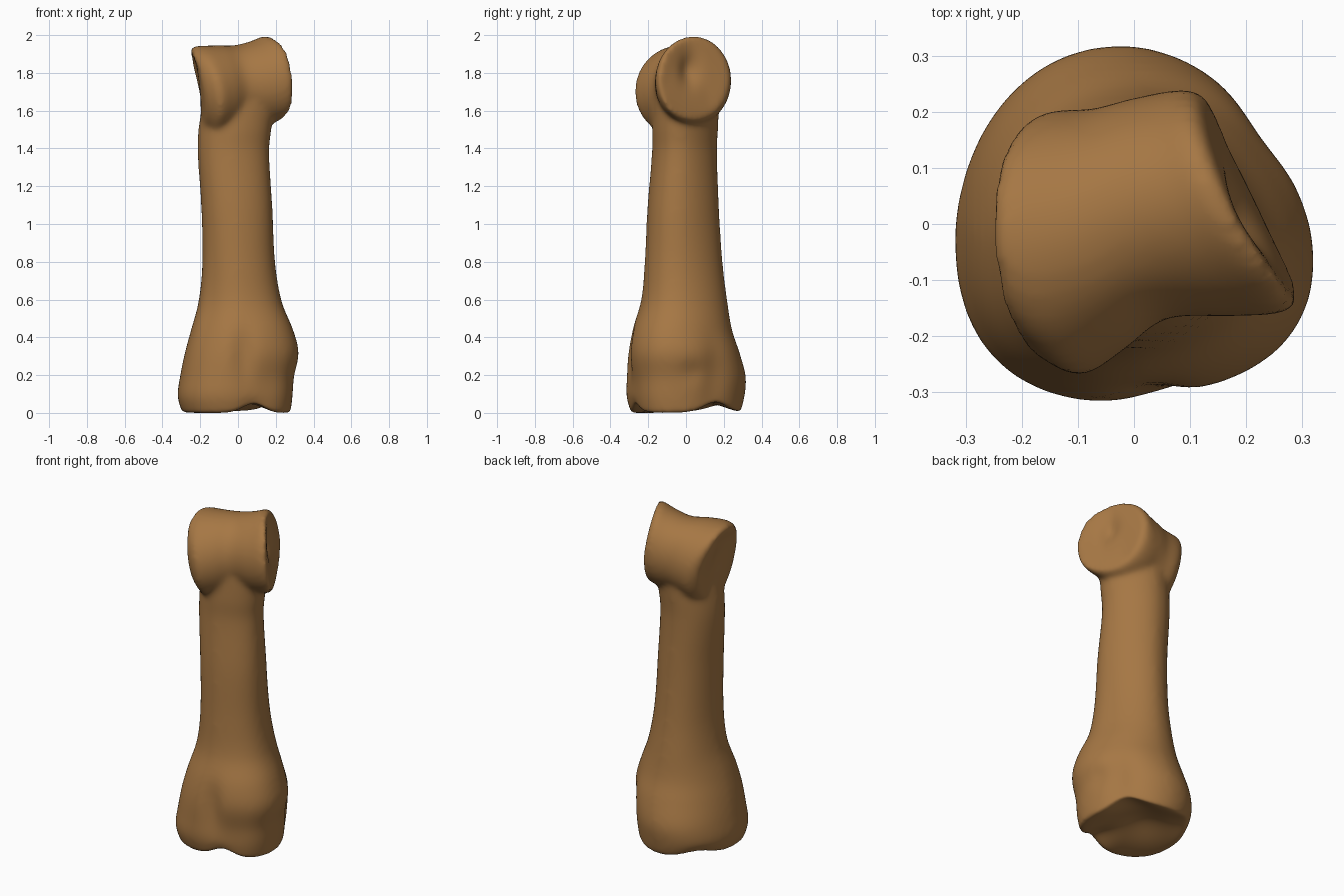
import bpy, bmesh, math
from mathutils import Vector

SEG = 56


def spline(rows, t):
    """Smooth value of a table of rows at a position in its first column."""
    i = max(k for k in range(len(rows) - 1) if rows[k][0] <= t or k == 0)
    a, b = rows[i], rows[i + 1]
    p, q = rows[max(i - 1, 0)], rows[min(i + 2, len(rows) - 1)]
    h = b[0] - a[0]
    s = (t - a[0]) / h
    out = []
    for j in range(1, len(a)):
        ma = (b[j] - p[j]) / (b[0] - p[0]) * h
        mb = (q[j] - a[j]) / (q[0] - a[0]) * h
        out.append((2*s**3 - 3*s**2 + 1) * a[j] + (s**3 - 2*s**2 + s) * ma
                   + (3*s**2 - 2*s**3) * b[j] + (s**3 - s**2) * mb)
    return out


def loft(bm, rings):
    """Closed skin through a list of rings of points."""
    loops = [[bm.verts.new(p) for p in ring] for ring in rings]
    for lo, hi in zip(loops, loops[1:]):
        for k in range(SEG):
            n = (k + 1) % SEG
            bm.faces.new((lo[k], lo[n], hi[n], hi[k]))
    bm.faces.new(loops[0][::-1])
    bm.faces.new(loops[-1])


def power(v, e):
    return math.copysign(abs(v) ** e, v)


def angles():
    return [math.tau * k / SEG for k in range(SEG)]


# Shaft and flared base: height, x min, x max, y min, y max
shaft = [
    (0.01, -.295, .275, -.295, .29), (.1, -.32, .285, -.32, .31),
    (.2, -.308, .293, -.32, .318), (.33, -.282, .318, -.315, .285),
    (.45, -.25, .29, -.29, .245), (.6, -.21, .23, -.24, .22),
    (.8, -.19, .195, -.22, .195), (1.1, -.195, .18, -.205, .175),
    (1.4, -.215, .163, -.18, .165), (1.52, -.21, .175, -.18, .17),
    (1.72, -.18, .2, -.165, .18)]


def shaft_ring(z):
    x0, x1, y0, y1 = spline(shaft, z)
    ring = []
    for a in angles():
        cx, cy = power(math.cos(a), .87), power(math.sin(a), .87)
        # two opposite corners are worn down
        worn = 1 - (.08 + .1 * min(1, z)) * max(0, cx * cy)
        x = (x0 + x1) / 2 + (x1 - x0) / 2 * cx * worn * (1 - .12 * cy)
        y = (y0 + y1) / 2 + (y1 - y0) / 2 * cy * worn
        if cy < 0:
            y += .025 * cx * -cy
        ring.append((x, y, z))
    return ring


# Rounded head, from right lobe to left lobe: position, y, z, radius y, radius z
head = [(0, -.03, 1.73, .2, .21), (.05, -.03, 1.725, .22, .23),
        (.13, -.035, 1.715, .238, .243), (.34, -.01, 1.73, .215, .23),
        (.52, .025, 1.75, .195, .21), (.75, .035, 1.76, .2, .222),
        (.94, .04, 1.78, .2, .23), (1, .04, 1.785, .185, .222)]


def head_ring(u):
    cy, cz, ry, rz = spline(head, u)
    ring = []
    for a in angles():
        y, z = cy + ry * math.cos(a), cz + rz * math.sin(a)
        left = -.255 + .9 * y * y + .17 * max(0, 1.9 - z)
        right = min(.295, .245 - .5 * y) - .6 * (z - 1.7) ** 2
        ring.append((left + (right - left) * u, y, z))
    return ring


bm = bmesh.new()
steps = 60
loft(bm, [shaft_ring(.01 + 1.7 * k / steps) for k in range(steps + 1)])
loft(bm, [head_ring(k / steps) for k in range(steps + 1)])
bmesh.ops.recalc_face_normals(bm, faces=bm.faces)
mesh = bpy.data.meshes.new("bone")
bm.to_mesh(mesh)
bm.free()

cube = bpy.data.objects.get("Cube")
if cube:
    bpy.data.objects.remove(cube)
bone = bpy.data.objects.new("bone", mesh)
bpy.context.collection.objects.link(bone)
bpy.ops.object.select_all(action='DESELECT')
bone.select_set(True)
bpy.context.view_layer.objects.active = bone

# Fuse head and shaft into one soft skin
fuse = bone.modifiers.new("fuse", 'REMESH')
fuse.mode = 'VOXEL'
fuse.voxel_size = .013
soften = bone.modifiers.new("soften", 'SMOOTH')
soften.iterations = 18
for name in ("fuse", "soften"):
    bpy.ops.object.modifier_apply(modifier=name)

# Hollows and swellings: centre, reach on each axis, push
sculpt = [
    ((.2, .02, 1.83), (.1, .05, .08), (-.03, -.015, 0)),      # left head pit
    ((-.23, 0, 1.74), (.08, .07, .1), (.02, 0, 0)),           # right head pit
    ((.03, -.29, .32), (.06, .1, .13), (0, .025, 0)),         # front base groove
    ((.13, -.3, .14), (.14, .1, .16), (0, .022, 0)),          # front base flat
    ((.25, .16, .2), (.08, .08, .2), (-.015, -.01, 0)),       # back corner flat
    ((-.15, -.22, .65), (.07, .1, .3), (0, .012, 0)),         # shaft flat
    ((.3, .04, .23), (.08, .07, .06), (-.012, 0, 0)),         # side hollow
    ((.08, -.24, 0), (.08, .14, .09), (0, 0, .05)),           # base notch
    ((.2, .16, 0), (.15, .09, .09), (0, 0, .05)),             # left base arch
    ((-.22, .2, 0), (.12, .12, .09), (0, 0, .035)),           # right base arch
    ((-.02, .03, 0), (.17, .17, .06), (0, 0, .08)),           # base socket
]
for v in bone.data.vertices:
    move = Vector()
    for centre, reach, push in sculpt:
        d = sum(((v.co[i] - centre[i]) / reach[i]) ** 2 for i in range(3))
        move += Vector(push) * math.exp(-d)
    v.co += move

# Stand on the ground
low = min(v.co.z for v in bone.data.vertices)
for v in bone.data.vertices:
    v.co.z -= low

# Brown bone colour
brown = bpy.data.materials.new("bone brown")
brown.use_nodes = True
colour = (.38, .185, .058, 1)
brown.diffuse_color = colour
shader = brown.node_tree.nodes["Principled BSDF"]
shader.inputs["Base Color"].default_value = colour
shader.inputs["Roughness"].default_value = .7
bone.data.materials.clear()
bone.data.materials.append(brown)
bpy.ops.object.shade_smooth()
